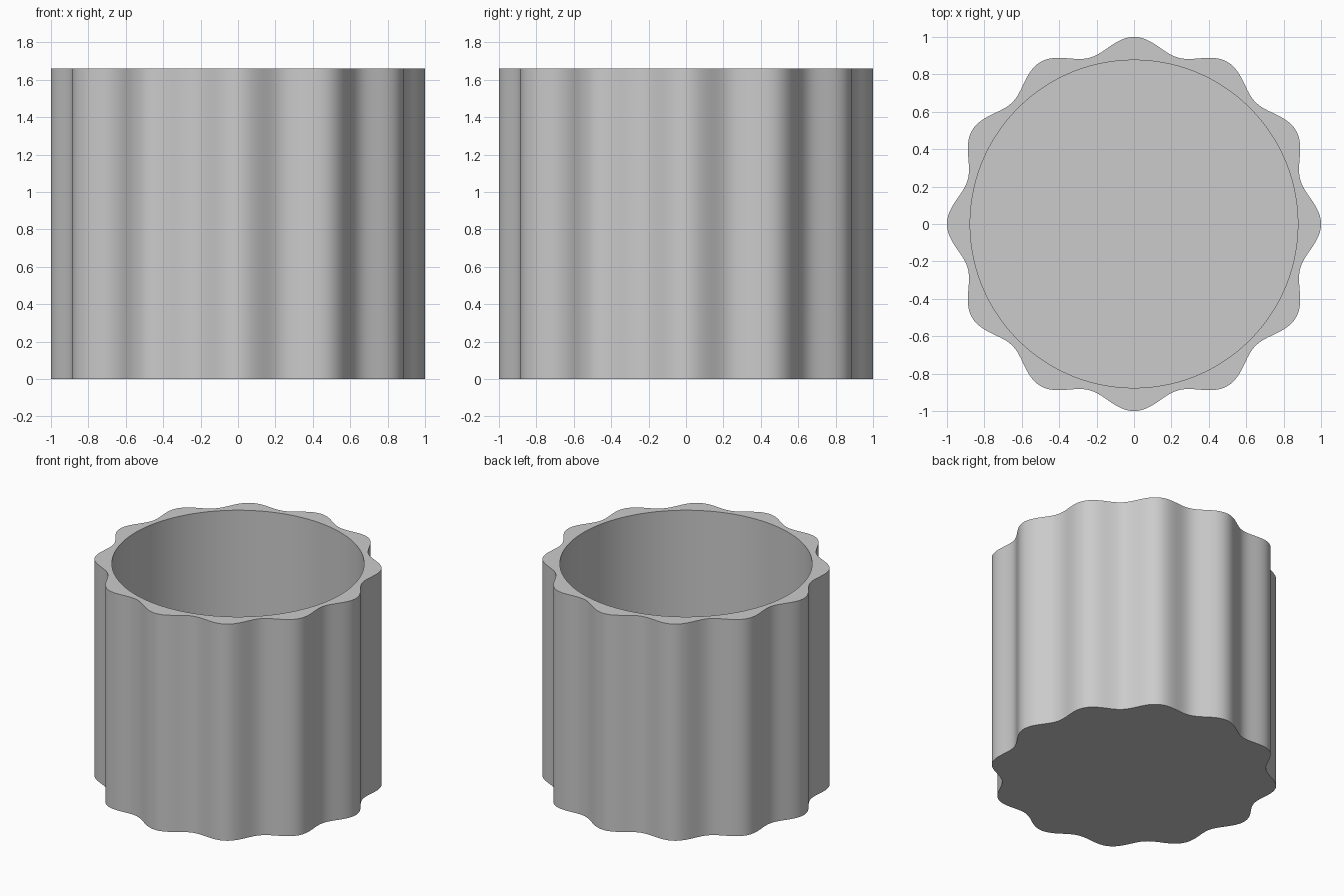
import bpy, bmesh
from math import cos, sin, tau, radians

cube = bpy.data.objects.get("Cube")
if cube:
    bpy.data.objects.remove(cube, do_unlink=True)

HEIGHT = 1.66
FLOOR = 0.08
INNER_RADIUS = 0.876
LOBES = 12
SEGMENTS = 360

# Plain grey finish
grey = bpy.data.materials.new("plain grey")
grey.use_nodes = True
colour = (0.6, 0.6, 0.6, 1)
grey.diffuse_color = colour
grey.node_tree.nodes["Principled BSDF"].inputs["Base Color"].default_value = colour


def scalloped(angle):
    return 0.96 + 0.04 * cos(LOBES * angle)


def round_bore(angle):
    return INNER_RADIUS


def ring(bm, radius, z):
    angles = [tau * i / SEGMENTS for i in range(SEGMENTS)]
    return [bm.verts.new((radius(a) * cos(a), radius(a) * sin(a), z)) for a in angles]


def bridge(bm, lower, upper):
    for i in range(SEGMENTS):
        j = (i + 1) % SEGMENTS
        bm.faces.new((lower[i], lower[j], upper[j], upper[i]))


# Fluted cup: outer wall, rim, bore and floor from four rings
bm = bmesh.new()
rings = [ring(bm, scalloped, 0), ring(bm, scalloped, HEIGHT),
         ring(bm, round_bore, HEIGHT), ring(bm, round_bore, FLOOR)]
for lower, upper in zip(rings, rings[1:]):
    bridge(bm, lower, upper)
bm.faces.new(rings[0][::-1])
bm.faces.new(rings[-1])
bmesh.ops.recalc_face_normals(bm, faces=bm.faces)

mesh = bpy.data.meshes.new("fluted_cup")
bm.to_mesh(mesh)
bm.free()
mesh.materials.append(grey)
cup = bpy.data.objects.new("fluted_cup", mesh)
bpy.context.collection.objects.link(cup)

# Smooth walls, crisp rims
bpy.ops.object.select_all(action="DESELECT")
cup.select_set(True)
bpy.context.view_layer.objects.active = cup
bpy.ops.object.shade_smooth_by_angle(angle=radians(30))
